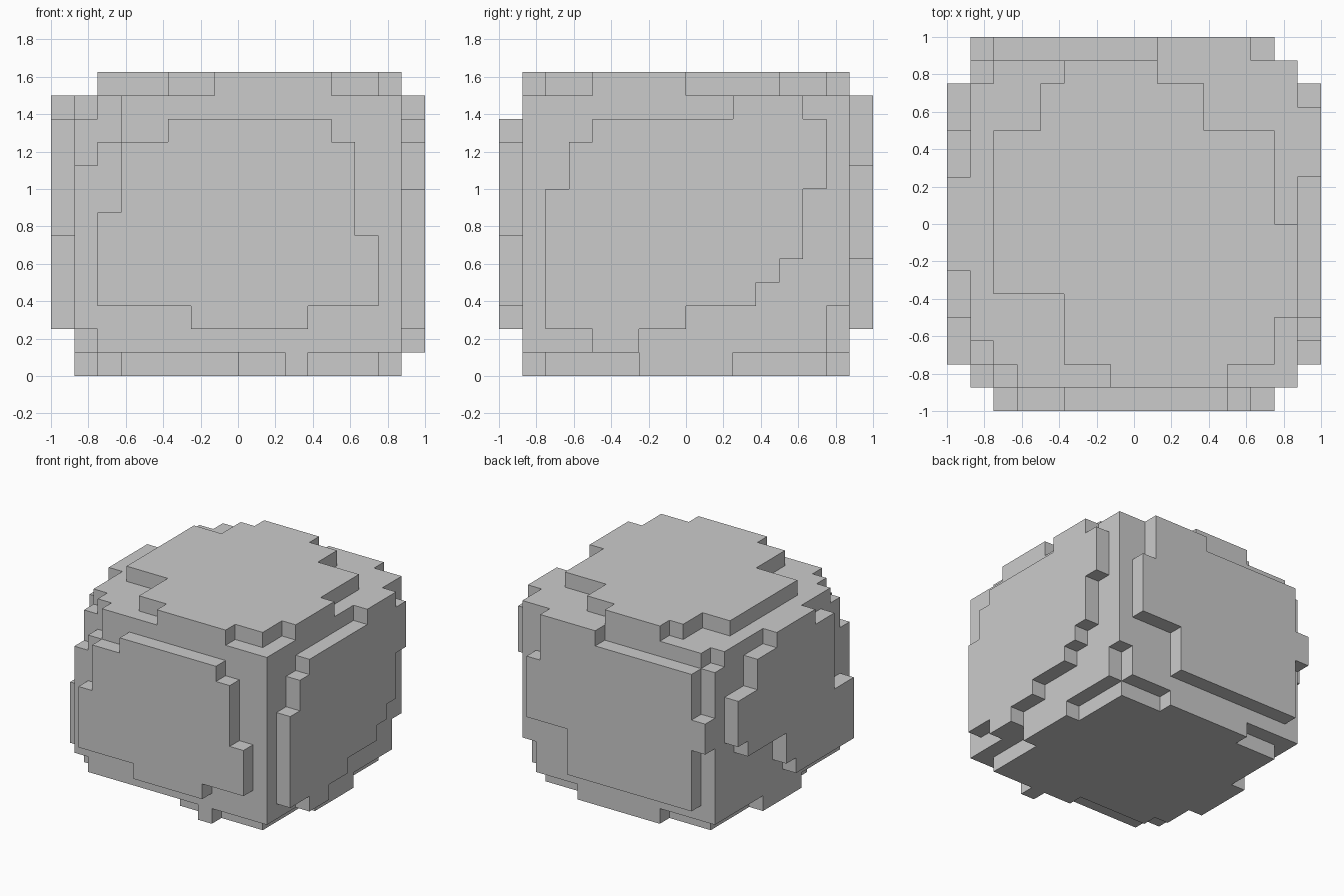
import bpy, bmesh, math
from mathutils import Vector

if "Cube" in bpy.data.objects:
    bpy.data.objects.remove(bpy.data.objects["Cube"])

U = 0.125  # one block


def block(x0, x1, y0, y1, z0, z1):
    return {(x, y, z) for x in range(x0, x1) for y in range(y0, y1) for z in range(z0, z1)}


# core block with chipped corners
cells = block(-7, 7, -7, 7, 1, 12)
chips = [(-7, -6, -7, -6, 9, 12), (-6, -5, -7, -6, 10, 12), (-7, -6, -6, -5, 11, 12),
         (-7, -6, 6, 7, 11, 12), (6, 7, 6, 7, 1, 3), (-7, -6, -7, -6, 1, 2)]
for c in chips:
    cells -= block(*c)

# one-block-thick plates on each side, as strips: from, to, low, high
front = [(-6, -5, 3, 7), (-5, -3, 3, 10), (-3, -2, 3, 11), (-2, 3, 2, 11),
         (3, 4, 3, 11), (4, 5, 3, 10), (5, 6, 3, 6)]
back = [(-7, -6, 6, 8), (-6, 1, 2, 11), (1, 3, 2, 12), (3, 5, 5, 12), (5, 6, 5, 9)]
right = [(-6, -5, 2, 8), (-5, -4, 2, 10), (-4, -2, 1, 11), (-2, 0, 2, 11), (0, 2, 3, 11),
         (2, 3, 3, 12), (3, 4, 4, 12), (4, 5, 5, 12), (5, 6, 8, 11)]
left = [(-6, -4, 2, 6), (-4, -2, 2, 11), (-2, 0, 2, 12), (0, 1, 3, 12),
        (1, 2, 5, 12), (2, 4, 5, 11), (4, 5, 5, 9), (5, 6, 6, 9)]
top = [(-6, -4, -3, 4), (-4, -3, -3, 6), (-3, -1, -6, 7), (-1, 1, -7, 7),
       (1, 3, -7, 6), (3, 4, -7, 4), (4, 6, -6, 4), (6, 7, -4, 0)]
bottom = [(-7, -6, -2, 2), (-6, -5, -4, 6), (-5, -3, -5, 6), (-3, 0, -5, 7),
          (0, 2, -6, 7), (2, 3, -7, 7), (3, 6, -6, 6), (6, 7, -2, 2)]
for strips, level in ((front, -8), (back, 7)):
    for a, b, lo, hi in strips:
        cells |= block(a, b, level, level + 1, lo, hi)
for strips, level in ((left, -8), (right, 7)):
    for a, b, lo, hi in strips:
        cells |= block(level, level + 1, a, b, lo, hi)
for strips, level in ((bottom, 0), (top, 12)):
    for a, b, lo, hi in strips:
        cells |= block(a, b, lo, hi, level, level + 1)

# outer skin of the blocks
bm = bmesh.new()
verts = {}


def vert(p):
    key = tuple(round(c) for c in p)
    if key not in verts:
        verts[key] = bm.verts.new([c * U for c in key])
    return verts[key]


for c in cells:
    for axis in range(3):
        for side in (-1, 1):
            n = [0, 0, 0]
            n[axis] = side
            if tuple(c[i] + n[i] for i in range(3)) in cells:
                continue
            origin = Vector(c)
            if side > 0:
                origin[axis] += 1
            u, v = Vector((0, 0, 0)), Vector((0, 0, 0))
            u[(axis + 1) % 3] = 1
            v[(axis + 2) % 3] = 1
            quad = [origin, origin + u, origin + u + v, origin + v]
            bm.faces.new([vert(p) for p in (quad if side > 0 else quad[::-1])])

# merge flat areas
bmesh.ops.dissolve_limit(bm, angle_limit=math.radians(1), verts=bm.verts[:], edges=bm.edges[:])
mesh = bpy.data.meshes.new("block_boulder")
bm.to_mesh(mesh)
bm.free()
boulder = bpy.data.objects.new("block_boulder", mesh)
bpy.context.collection.objects.link(boulder)
